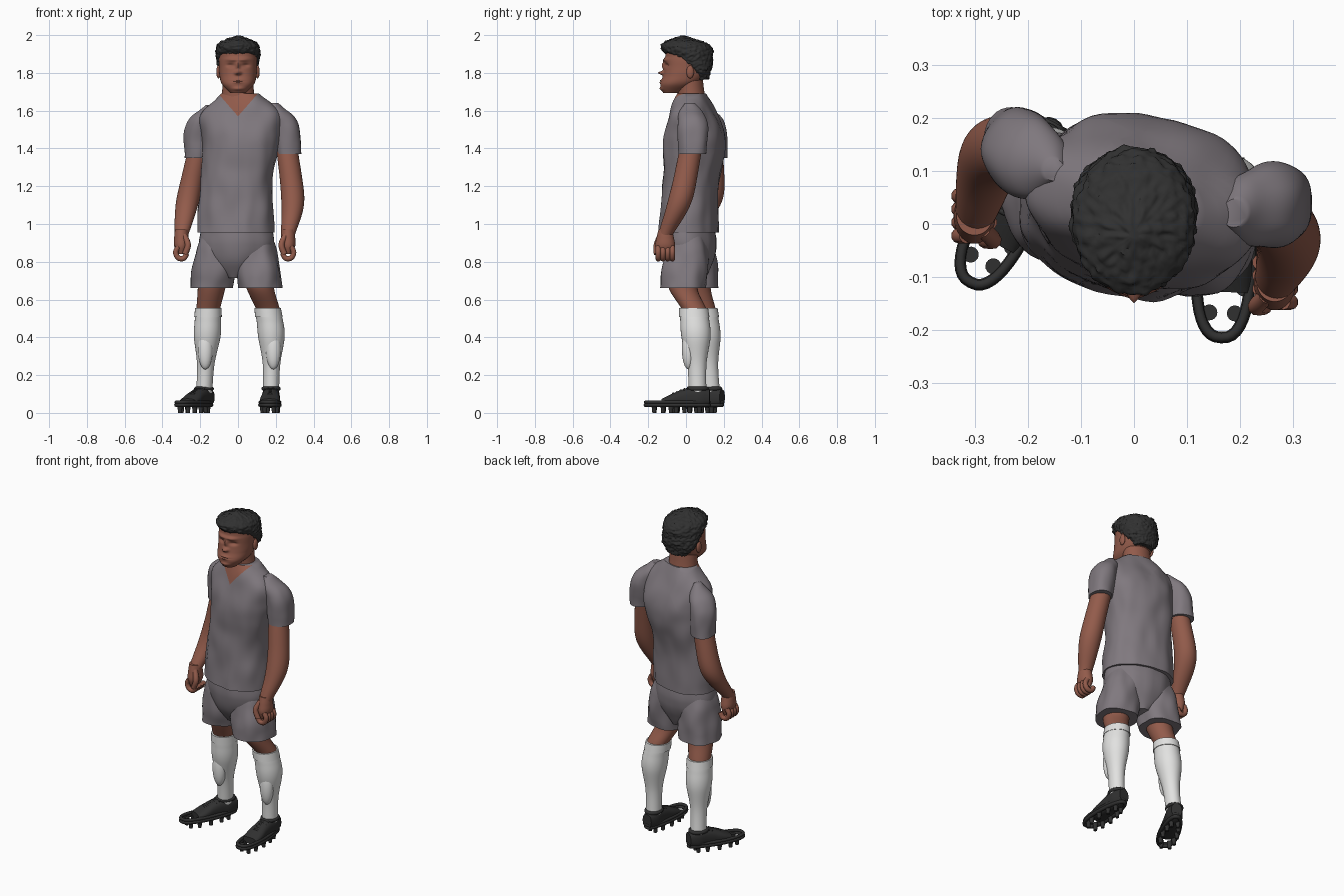
import bpy, bmesh, math
from mathutils import Vector, Matrix, noise

if "Cube" in bpy.data.objects:
    bpy.data.objects.remove(bpy.data.objects["Cube"])

made = []


def material(name, *rgb):
    m = bpy.data.materials.new(name)
    m.use_nodes = True
    m.diffuse_color = (*rgb, 1)
    shader = m.node_tree.nodes["Principled BSDF"]
    shader.inputs["Base Color"].default_value = (*rgb, 1)
    shader.inputs["Roughness"].default_value = .8
    return m


skin = material("brown skin", .29, .105, .07)
cloth = material("grey cloth", .215, .19, .21)
white = material("white sock", .76, .76, .75)
black = material("black shoe", .03, .03, .03)
curls = material("dark hair", .03, .03, .03)


def add(name, bm, mat, matrix=Matrix()):
    bmesh.ops.recalc_face_normals(bm, faces=bm.faces[:])
    mesh = bpy.data.meshes.new(name)
    bm.to_mesh(mesh)
    bm.free()
    mesh.transform(matrix)
    mesh.materials.append(mat)
    ob = bpy.data.objects.new(name, mesh)
    bpy.context.collection.objects.link(ob)
    made.append(ob)
    return ob


def sample(values, t):
    # Smooth curve through evenly spaced numbers or points
    last = len(values) - 1
    i = min(int(t * last), last - 1)
    u = t * last - i
    b, c = values[i], values[i + 1]
    a = values[i - 1] if i else 2 * b - c
    d = values[i + 2] if i + 2 <= last else 2 * c - b
    return b + .5 * u * (c - a + u * (2 * a - 5 * b + 4 * c - d + u * (3 * (b - c) + d - a)))


def loft(name, path, widths, depths, mat, sides=48, rows=40, yaw=0, power=2,
         upright=False, wrinkle=0, shape=None, matrix=Matrix()):
    # Oval rings along a path; depths is a list of radii or a ratio of the widths
    path = [Vector(p) for p in path]
    spin = Matrix.Rotation(yaw, 3, 'Z')
    bm = bmesh.new()
    rings = []
    for row in range(rows + 1):
        t = row / rows
        width = sample(widths, t)
        depth = sample(depths, t) if isinstance(depths, list) else width * depths
        ring = []
        for j in range(sides):
            c, s = math.cos(math.tau * j / sides), math.sin(math.tau * j / sides)
            u = math.copysign(abs(c) ** (2 / power), c) * width
            v = math.copysign(abs(s) ** (2 / power), s) * depth
            offset = Vector((u, 0, v)) if upright else spin @ Vector((u, v, 0))
            co = sample(path, t) + offset
            if wrinkle:
                folds = Vector((co.x * 14, co.y * 14, co.z * 7))
                co += offset.normalized() * wrinkle * noise.noise(folds)
            ring.append(bm.verts.new(shape(co) if shape else co))
        rings.append(ring)
    for a, b in zip(rings, rings[1:]):
        for j in range(sides):
            k = (j + 1) % sides
            bm.faces.new((a[j], a[k], b[k], b[j]))
    bm.faces.new(rings[0])
    bm.faces.new(rings[-1])
    return add(name, bm, mat, matrix)


def blob(name, centre, radii, mat):
    bm = bmesh.new()
    bmesh.ops.create_uvsphere(bm, u_segments=24, v_segments=16, radius=1)
    add(name, bm, mat, Matrix.Translation(centre) @ Matrix.Diagonal((*radii, 1)))


def tube(name, points, radius, mat, cyclic=False, matrix=Matrix()):
    points = [Vector(p) for p in points]
    if not cyclic:
        points = [sample(points, k / 20) for k in range(21)]
    curve = bpy.data.curves.new(name, 'CURVE')
    curve.dimensions = '3D'
    curve.bevel_depth = radius
    curve.bevel_resolution = 3
    curve.use_fill_caps = True
    line = curve.splines.new('POLY')
    line.points.add(len(points) - 1)
    line.use_cyclic_u = cyclic
    for p, co in zip(line.points, points):
        p.co = (*co, 1)
    ob = bpy.data.objects.new(name, curve)
    bpy.context.collection.objects.link(ob)
    bpy.context.view_layer.update()
    mesh = bpy.data.meshes.new_from_object(ob.evaluated_get(bpy.context.evaluated_depsgraph_get()))
    bm = bmesh.new()
    bm.from_mesh(mesh)
    bpy.data.objects.remove(ob)
    bpy.data.meshes.remove(mesh)
    add(name, bm, mat, matrix)


# Shirt body, turned a little at the waist
shirt = loft("shirt", [(-.015, .015, .955), (-.01, .025, 1.2), (.02, .045, 1.445), (.01, .03, 1.69)],
             [.205, .2, .19, .19, .2, .215, .215, .1],
             [.15, .147, .145, .15, .16, .155, .115, .075],
             cloth, sides=72, yaw=-.21, power=2.3, wrinkle=.01)

# Open neck of the shirt, cut as a clean V
shirt.data.materials.append(skin)
v_point, v_slope = 1.57, 1.15
bm = bmesh.new()
bm.from_mesh(shirt.data)
for slope in (v_slope, -v_slope):
    bmesh.ops.bisect_plane(bm, geom=bm.verts[:] + bm.edges[:] + bm.faces[:],
                           plane_co=(0, 0, v_point), plane_no=(slope, 0, -1))
for f in bm.faces:
    c = f.calc_center_median()
    f.material_index = int(c.y < .02 and c.z > v_point + v_slope * abs(c.x))
bm.to_mesh(shirt.data)
bm.free()

# Seat of the shorts
loft("shorts_seat", [(-.01, .025, .715), (-.01, .015, .98)], [.05, .17, .2, .19],
     [.08, .125, .14, .135], cloth, yaw=-.2, wrinkle=.008)


def arm(side, s, shoulder, cuff, elbow, wrist):
    shoulder, cuff = Vector(shoulder), Vector(cuff)
    bulge = cuff.lerp(shoulder, .5) + Vector((s * .02, .01, .02))
    loft(side + "_sleeve", [cuff, bulge, shoulder], [.068, .072, .073, .06, .02], 1.12,
         cloth, yaw=-.2, wrinkle=.01)
    loft(side + "_arm", [cuff.lerp(shoulder, .15), elbow, wrist], [.056, .059, .061, .051, .036], 1.05, skin)

    # Hand, loosely curled toward the thigh
    def at(x, y, z):
        return Vector(wrist) + Vector((s * x, y, z))
    loft(side + "_palm", [at(0, 0, .03), at(0, 0, -.1)], [.034, .038, .038, .02],
         [.036, .046, .052, .04], skin)
    for i in range(4):
        y = -.037 + .025 * i
        arc = [at(.03 * math.cos(a), y, -.09 - .035 * math.sin(a)) for a in (-1, 0, 1, 2, 3)]
        tube(f"{side}_finger_{i + 1}", arc, .0145, skin)
    tube(side + "_thumb", [at(-.015, -.025, 0), at(-.035, -.045, -.05), at(-.02, -.045, -.1)], .016, skin)


def leg(side, s, hip, hem, top, calf, ankle, turn):
    hip, hem, top, calf = (Vector(p) for p in (hip, hem, top, calf))
    loft(side + "_shorts_leg", [hem, hip], [.113, .116, .105, .08], 1.06, cloth,
         yaw=-.15, power=2.2, wrinkle=.014)
    loft(side + "_thigh", [hem.lerp(hip, .3), hem, top], [.087, .073, .063], 1.04, skin)
    loft(side + "_sock", [top, calf, ankle], [.066, .07, .07, .046, .042], 1.1, white)
    loft(side + "_cuff", [top.lerp(calf, .3), top], [.073, .07], 1.1, white)
    blob(side + "_shin_guard", calf + Vector((s * .01, -.04, -.06)), (.04, .035, .11), white)

    # Shoe pointing along -y, then turned outward under the ankle
    m = Matrix.Translation((ankle[0], ankle[1], 0)) @ Matrix.Rotation(turn, 4, 'Z')
    loft(side + "_shoe_upper", [(0, .064, .083), (0, -.06, .08), (0, -.19, .055)],
         [.03, .045, .046, .048, .053, .05], [.04, .055, .054, .046, .034, .02],
         black, power=2.5, upright=True, matrix=m)

    def outline(a, z, inset=1):
        c, w = math.cos(a), math.sin(a)
        x = math.copysign(abs(w) ** .8, w) * (.05 - .01 * c)
        return Vector((x * inset, -.108 + .168 * c * inset, z))
    loop = [math.tau * k / 48 for k in range(48)]
    tube(side + "_sole_rim", [outline(a, .042) for a in loop], .011, black, True, m)
    tube(side + "_toe_wall", [outline(a, .057) for a in loop], .009, black, True, m)
    collar = [(.04 * math.cos(a), .048 * math.sin(a), .128) for a in loop]
    tube(side + "_shoe_collar", collar, .011, black, True, m)
    for k in range(5):
        y, z = -.05 - .02 * k, .134 - .008 * k
        tube(f"{side}_lace_{k + 1}", [(-.03, y, z - .01), (0, y, z), (.03, y, z - .01)], .006, black, matrix=m)
    for k in range(5):
        for mirror in (-1, 1):
            bm = bmesh.new()
            bmesh.ops.create_cone(bm, cap_ends=True, segments=16, radius1=.01, radius2=.015, depth=.046)
            spot = outline(mirror * (.5 + .55 * k), .023, .8)
            add(f"{side}_stud", bm, black, m @ Matrix.Translation(spot))


arm("right", -1, (-.15, .1, 1.63), (-.22, .145, 1.35), (-.265, .13, 1.13), (-.3, .015, .94))
arm("left", 1, (.19, .02, 1.64), (.27, .03, 1.37), (.29, -.03, 1.13), (.265, -.11, .94))
leg("right", -1, (-.1, .03, .98), (-.14, .055, .66), (-.157, .09, .555),
    (-.163, .106, .4), (-.18, .135, .09), -.48)
leg("left", 1, (.075, .015, .98), (.118, -.015, .66), (.157, .04, .555),
    (.177, .053, .4), (.175, .062, .09), -.04)

# Neck
loft("neck", [(0, .035, 1.6), (0, .018, 1.78)], [.1, .085, .082], .85, skin)

# Face bumps: x, z, spread in x and z, push in y
features = [(0, 1.84, .01, .02, -.015), (0, 1.8, .015, .01, -.03),
            (.04, 1.84, .02, .01, .012), (.03, 1.87, .03, .01, -.01),
            (0, 1.755, .025, .01, -.01), (0, 1.755, .03, .003, .007), (0, 1.715, .03, .01, -.01)]


def face(co):
    if co.y < -.02:
        for x, z, spread_x, spread_z, push in features:
            for px in {x, -x}:
                co.y += push * math.exp(-((co.x - px) / spread_x) ** 2 - ((co.z - z) / spread_z) ** 2)
    return co


loft("head", [(0, -.075, 1.693), (0, -.006, 1.787), (0, .008, 1.881), (0, 0, 1.975)],
     [.04, .085, .098, .101, .101, .09, .03], [.045, .098, .115, .12, .118, .105, .04],
     skin, sides=120, rows=100, power=2.25, shape=face)
for side, s in (("right", -1), ("left", 1)):
    blob(side + "_ear", (s * .103, .022, 1.805), (.012, .02, .034), skin)


# Curly hair
def curl(co):
    out = (co - Vector((0, .01, 1.9))).normalized()
    return co + out * (.009 * abs(noise.noise(co * 42)) + .006 * noise.noise(co * 75) - .003)


loft("hair", [(0, .085, 1.765), (0, .055, 1.843), (0, .008, 1.92), (0, -.02, 1.998)],
     [.06, .097, .11, .116, .117, .1, .01], [.035, .06, .085, .11, .135, .115, .01],
     curls, sides=120, rows=80, shape=curl)

# Smooth shading that keeps hems and edges sharp
bpy.ops.object.select_all(action='DESELECT')
for ob in made:
    ob.select_set(True)
bpy.context.view_layer.objects.active = made[0]
bpy.ops.object.shade_smooth_by_angle(angle=math.radians(50))
